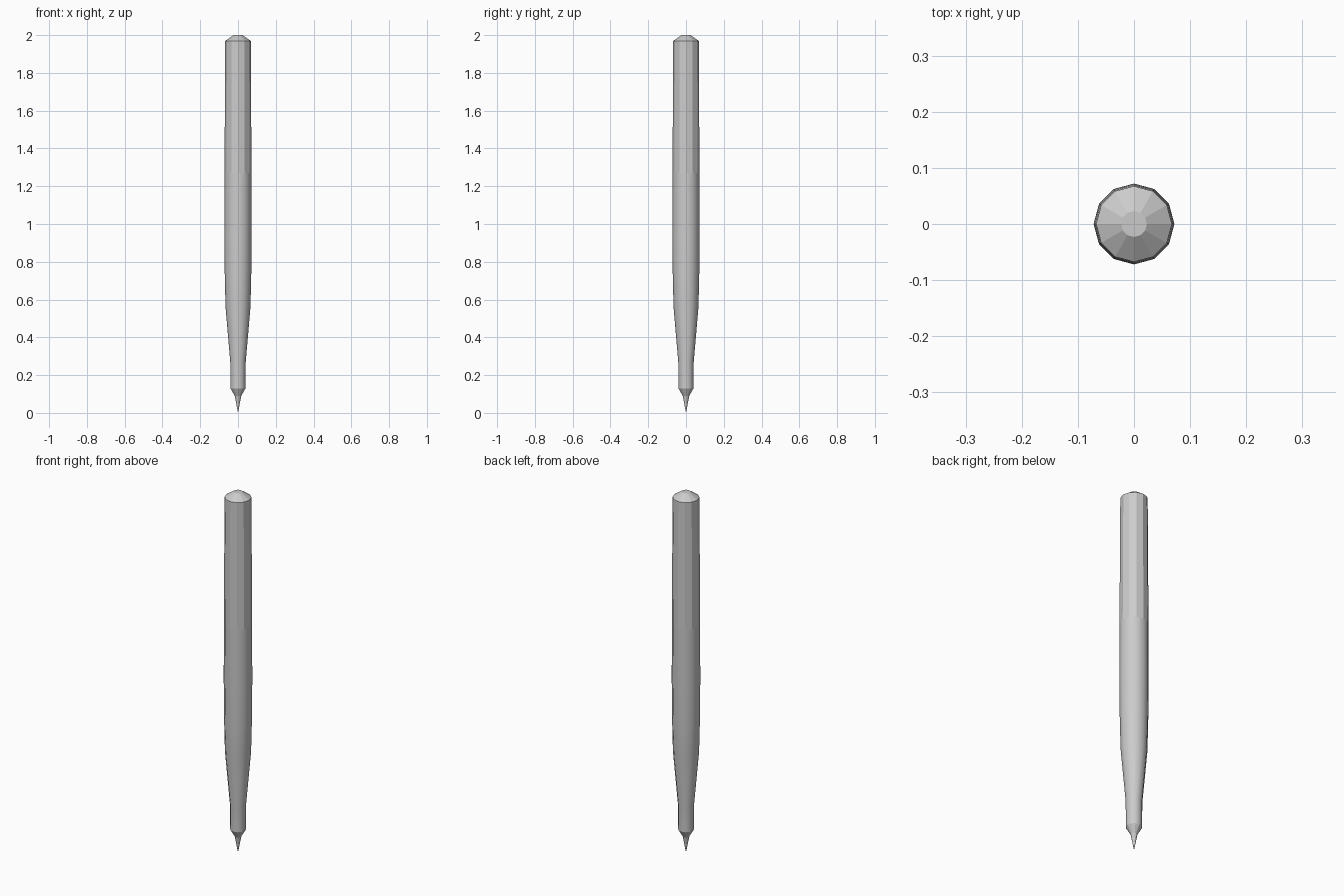
import bpy, bmesh, math

if "Cube" in bpy.data.objects:
    bpy.data.objects.remove(bpy.data.objects["Cube"])

SIDES = 12


def lathe(name, profile, smooth=False, cap_top=False):
    """Revolve (radius, z) points around z; radius 0 makes a point."""
    bm = bmesh.new()
    rings = []
    for r, z in profile:
        if r == 0:
            rings.append([bm.verts.new((0, 0, z))] * SIDES)
        else:
            rings.append([bm.verts.new((r * math.cos(math.tau * i / SIDES),
                                        r * math.sin(math.tau * i / SIDES), z))
                          for i in range(SIDES)])
    for low, high in zip(rings, rings[1:]):
        for i in range(SIDES):
            j = (i + 1) % SIDES
            corners = list(dict.fromkeys((low[i], low[j], high[j], high[i])))
            bm.faces.new(corners)
    if cap_top:
        bm.faces.new(rings[-1])
    for f in bm.faces:
        f.smooth = smooth
    mesh = bpy.data.meshes.new(name)
    bm.to_mesh(mesh)
    bm.free()
    obj = bpy.data.objects.new(name, mesh)
    bpy.context.collection.objects.link(obj)
    return obj


# Fine writing point with its small collar
lathe("tip", [(0, 0), (0.017, 0.09), (0.04, 0.13)])

# Smooth grip, tapering down to a straight neck
lathe("grip", [(0.04, 0.13), (0.041, 0.27), (0.066, 0.56), (0.0705, 0.75),
               (0.072, 0.95), (0.0715, 1.27)], smooth=True)

# Faceted upper barrel
lathe("barrel", [(0.0715, 1.27), (0.0695, 1.63), (0.0675, 1.97)])

# Bevelled end with a small flat top
lathe("end_cap", [(0.0675, 1.97), (0.023, 2.0)], cap_top=True)
